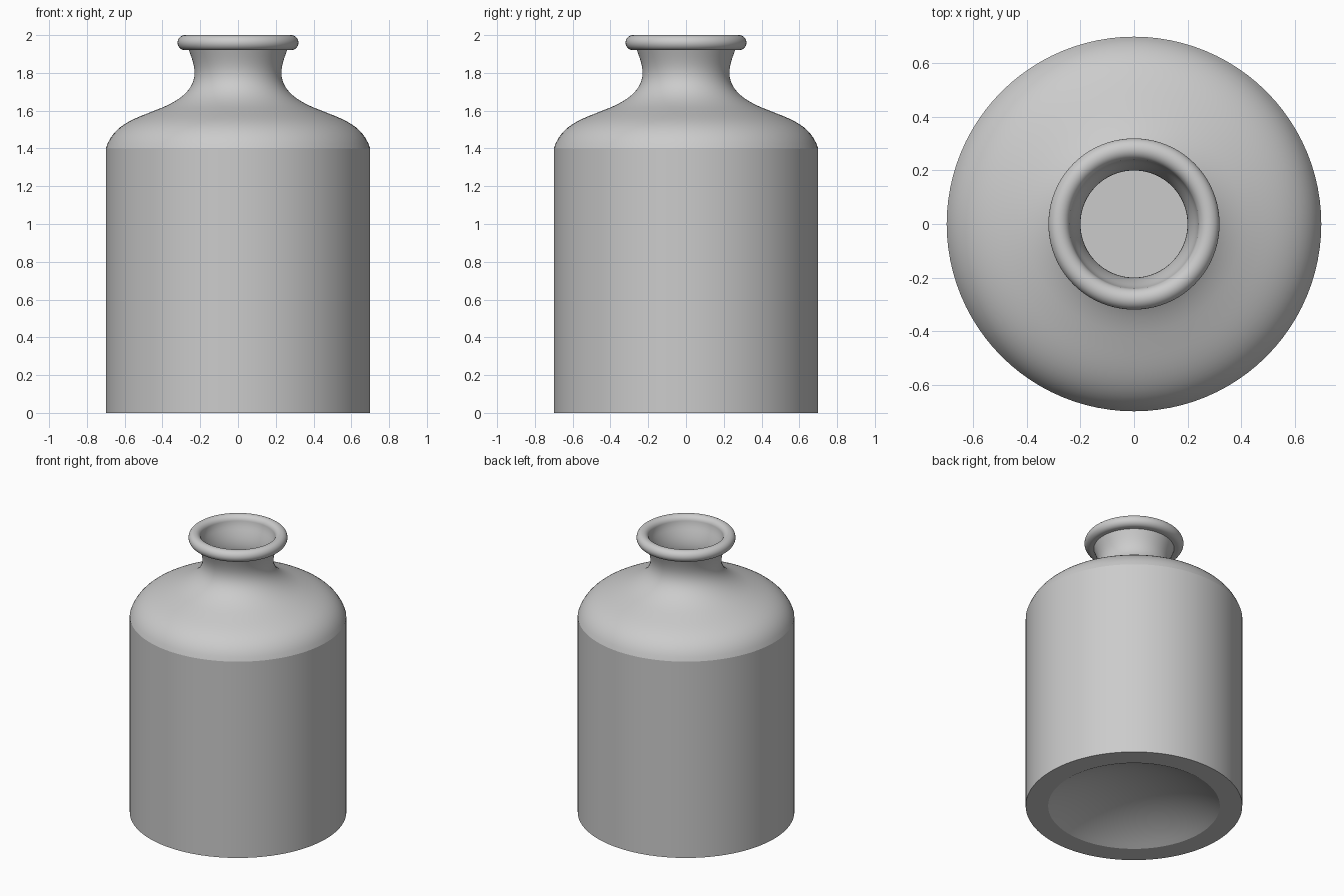
import bpy
import bmesh
import math
from mathutils import Vector
from mathutils.geometry import interpolate_bezier

SEGMENTS = 96
WALL = 0.03

cube = bpy.data.objects.get("Cube")
if cube:
    bpy.data.objects.remove(cube, do_unlink=True)

glaze = bpy.data.materials.new("plain grey")
glaze.use_nodes = True
GREY = (0.6, 0.6, 0.6, 1)
glaze.diffuse_color = GREY
glaze.node_tree.nodes["Principled BSDF"].inputs["Base Color"].default_value = GREY


def curve(start, handle_a, handle_b, end, count=14):
    """Bezier points in the (radius, height) plane."""
    points = [Vector((r, z, 0)) for r, z in (start, handle_a, handle_b, end)]
    return [(p.x, p.y) for p in interpolate_bezier(*points, count)]


def arc(center, radius, start, end, count=14):
    angles = [math.radians(start + (end - start) * i / count) for i in range(count + 1)]
    return [(center[0] + radius * math.cos(a), center[1] + radius * math.sin(a)) for a in angles]


def inset(points):
    """Offset a rising outer profile inwards by the wall thickness."""
    result = []
    for i, (r, z) in enumerate(points):
        before, after = points[max(i - 1, 0)], points[min(i + 1, len(points) - 1)]
        along = Vector((after[0] - before[0], after[1] - before[1])).normalized()
        result.append((r - along.y * WALL, z + along.x * WALL))
    return result


def lathe(name, profile):
    bm = bmesh.new()
    verts = [bm.verts.new((r, 0, z)) for r, z in profile]
    edges = [bm.edges.new(pair) for pair in zip(verts, verts[1:])]
    bmesh.ops.spin(bm, geom=verts + edges, axis=(0, 0, 1), cent=(0, 0, 0),
                   angle=math.tau, steps=SEGMENTS, use_duplicate=False)
    bmesh.ops.remove_doubles(bm, verts=bm.verts, dist=0.0001)
    bmesh.ops.recalc_face_normals(bm, faces=bm.faces)
    mesh = bpy.data.meshes.new(name)
    bm.to_mesh(mesh)
    bm.free()
    mesh.materials.append(glaze)
    obj = bpy.data.objects.new(name, mesh)
    bpy.context.collection.objects.link(obj)
    bpy.ops.object.select_all(action='DESELECT')
    obj.select_set(True)
    bpy.context.view_layer.objects.active = obj
    bpy.ops.object.shade_smooth_by_angle(angle=math.radians(20))
    return obj


# Shoulder sweeping up into the flared neck
shoulder = curve((0.70, 1.40), (0.66, 1.53), (0.54, 1.56), (0.43, 1.605))
shoulder += curve((0.43, 1.605), (0.31, 1.65), (0.23, 1.71), (0.23, 1.80))[1:]
shoulder += curve((0.23, 1.80), (0.23, 1.84), (0.245, 1.88), (0.26, 1.92), 8)[1:]

# Hollow recess under the base: a shallow spherical cap
RECESS_R, RECESS_H = 0.555, 0.15
ball = (RECESS_R ** 2 + RECESS_H ** 2) / (2 * RECESS_H)
edge_angle = math.degrees(math.asin(RECESS_R / ball))
recess = arc((0, RECESS_H - ball), ball, 90, 90 - edge_angle)

# Rounded lip bead, then the inner wall down to the floor
lip = arc((0.28, 1.96), 0.04, -90, 180, 30)
inside = inset(shoulder)[::-1]
floor_z = RECESS_H + WALL
inside += [(0.70 - WALL, floor_z), (0, floor_z)]

lathe("bottle", recess + [(0.70, 0)] + shoulder + lip + inside)
